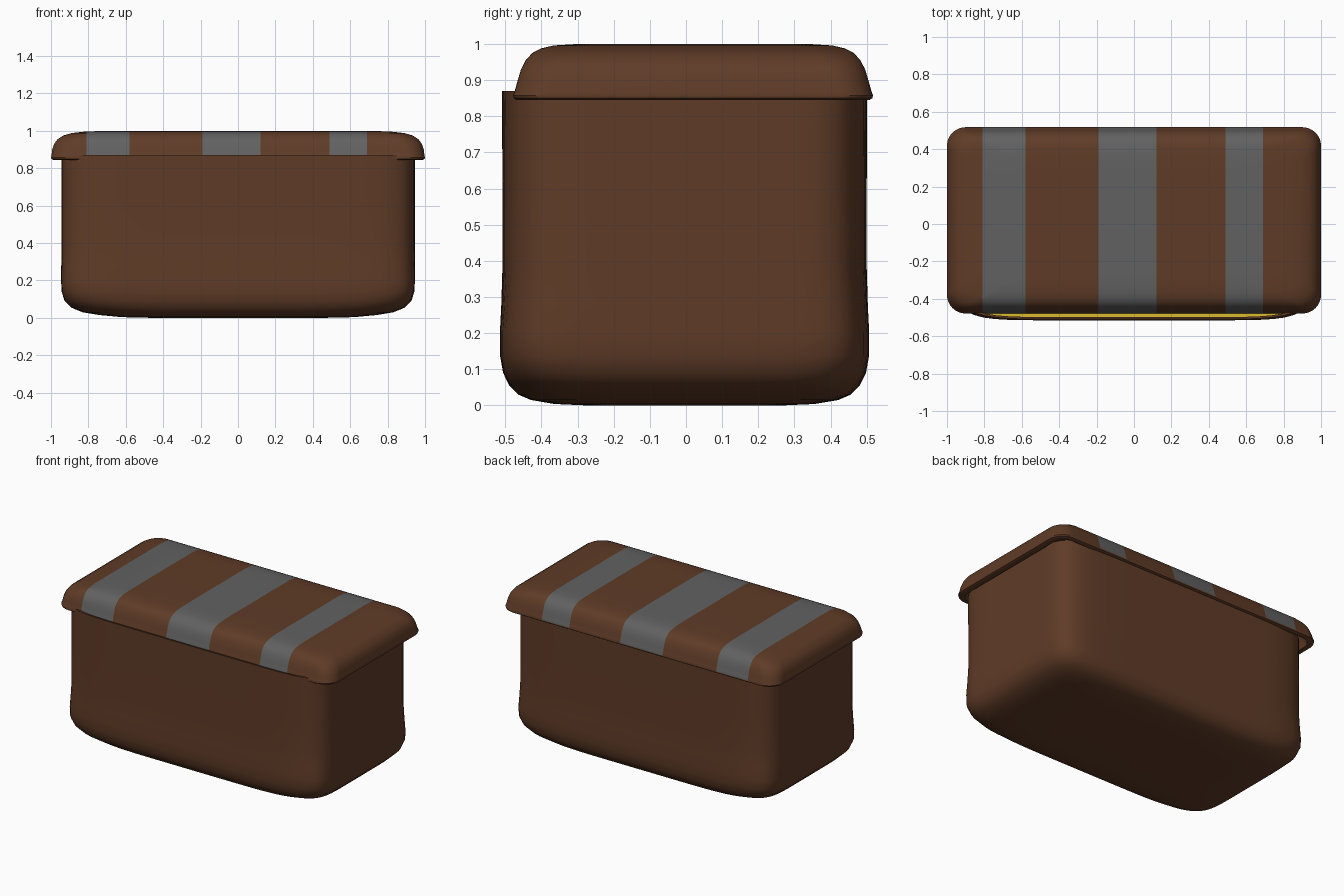
import bpy, bmesh, math

if "Cube" in bpy.data.objects:
    bpy.data.objects.remove(bpy.data.objects["Cube"])


def material(name, rgb):
    m = bpy.data.materials.new(name)
    m.diffuse_color = (*rgb, 1)
    m.use_nodes = True
    m.node_tree.nodes["Principled BSDF"].inputs["Base Color"].default_value = m.diffuse_color
    return m


brown = material("brown wood", (0.115, 0.044, 0.02))
grey = material("grey band", (0.12, 0.12, 0.12))
gold = material("gold", (0.7, 0.5, 0.03))


def bowed_ring(hx, hy, n=8, count=144):
    """Rectangle with softly bowed sides."""
    pts = []
    for i in range(count):
        a = 2 * math.pi * (i + 0.5) / count
        c, s = math.cos(a), math.sin(a)
        r = (abs(c) ** n + abs(s) ** n) ** (-1 / n)
        pts.append((hx * r * c, hy * r * s))
    return pts


def rounded_ring(hx, hy, radius, steps=12):
    """Rectangle with circular corners."""
    pts = []
    for k, (sx, sy) in enumerate([(1, 1), (-1, 1), (-1, -1), (1, -1)]):
        for i in range(steps + 1):
            a = math.pi / 2 * (k + i / steps)
            pts.append((sx * (hx - radius) + radius * math.cos(a),
                        sy * (hy - radius) + radius * math.sin(a)))
    return pts


def loft(rings, y0):
    """Join (z, points) rings with quads and cap both ends."""
    bm = bmesh.new()
    loops = [[bm.verts.new((x, y + y0, z)) for x, y in pts] for z, pts in rings]
    n = len(loops[0])
    for a, b in zip(loops, loops[1:]):
        for i in range(n):
            j = (i + 1) % n
            bm.faces.new((a[i], a[j], b[j], b[i]))
    bm.faces.new(loops[0][::-1])
    bm.faces.new(loops[-1])
    bmesh.ops.recalc_face_normals(bm, faces=bm.faces)
    return bm


def finish(bm, name, mats):
    me = bpy.data.meshes.new(name)
    bm.to_mesh(me)
    bm.free()
    ob = bpy.data.objects.new(name, me)
    bpy.context.collection.objects.link(ob)
    for m in mats:
        me.materials.append(m)
    bpy.ops.object.select_all(action='DESELECT')
    ob.select_set(True)
    bpy.context.view_layer.objects.active = ob
    bpy.ops.object.shade_smooth_by_angle(angle=math.radians(40))
    return ob


# chest body: rounded base, slight waist, thin rim, hollow top
body_profile = [  # z, half width, half depth, squareness
    (0.0, 0.45, 0.27, 5), (0.004, 0.62, 0.36, 5), (0.015, 0.74, 0.425, 5.5),
    (0.03, 0.83, 0.46, 6), (0.055, 0.892, 0.485, 7), (0.09, 0.927, 0.502, 8),
    (0.14, 0.943, 0.511, 9), (0.2, 0.946, 0.511, 9), (0.28, 0.945, 0.507, 8.5),
    (0.38, 0.945, 0.504, 8), (0.6, 0.945, 0.504, 8), (0.87, 0.945, 0.505, 8),
    (0.87, 0.933, 0.494, 8), (0.6, 0.933, 0.494, 8)]
bm = loft([(z, bowed_ring(hx, hy, n)) for z, hx, hy, n in body_profile], -0.004)
finish(bm, "chest_body", [brown])

# gold filling just under the rim
bm = loft([(z, bowed_ring(0.935, 0.496)) for z in (0.8, 0.84)], -0.004)
finish(bm, "gold_filling", [gold])

# lid: flared lip, domed edge, hollow underside
lid_profile = [  # z, half width, half depth, corner radius
    (0.965, 0.90, 0.40, 0.08), (0.88, 0.955, 0.465, 0.08),
    (0.845, 0.96, 0.47, 0.08), (0.845, 0.988, 0.488, 0.1),
    (0.85, 0.998, 0.496, 0.1), (0.858, 1.0, 0.498, 0.1),
    (0.868, 0.997, 0.494, 0.1), (0.9, 0.993, 0.485, 0.1),
    (0.93, 0.983, 0.476, 0.1), (0.955, 0.965, 0.463, 0.1),
    (0.975, 0.935, 0.445, 0.1), (0.988, 0.89, 0.42, 0.1),
    (0.996, 0.82, 0.385, 0.1), (0.9995, 0.72, 0.33, 0.1),
    (1.0, 0.6, 0.26, 0.1)]
bm = loft([(z, rounded_ring(hx, hy, r)) for z, hx, hy, r in lid_profile], 0.0195)

# grey bands across the lid
bands = [(-0.81, -0.58), (-0.19, 0.12), (0.49, 0.69)]
for x in (x for band in bands for x in band):
    bmesh.ops.bisect_plane(bm, geom=bm.verts[:] + bm.edges[:] + bm.faces[:],
                           plane_co=(x, 0, 0), plane_no=(1, 0, 0))
bm.normal_update()
for f in bm.faces:
    c = f.calc_center_median()
    outside = f.normal.z > 0 and c.z > 0.86
    if outside and any(a < c.x < b for a, b in bands):
        f.material_index = 1
finish(bm, "chest_lid", [brown, grey])
